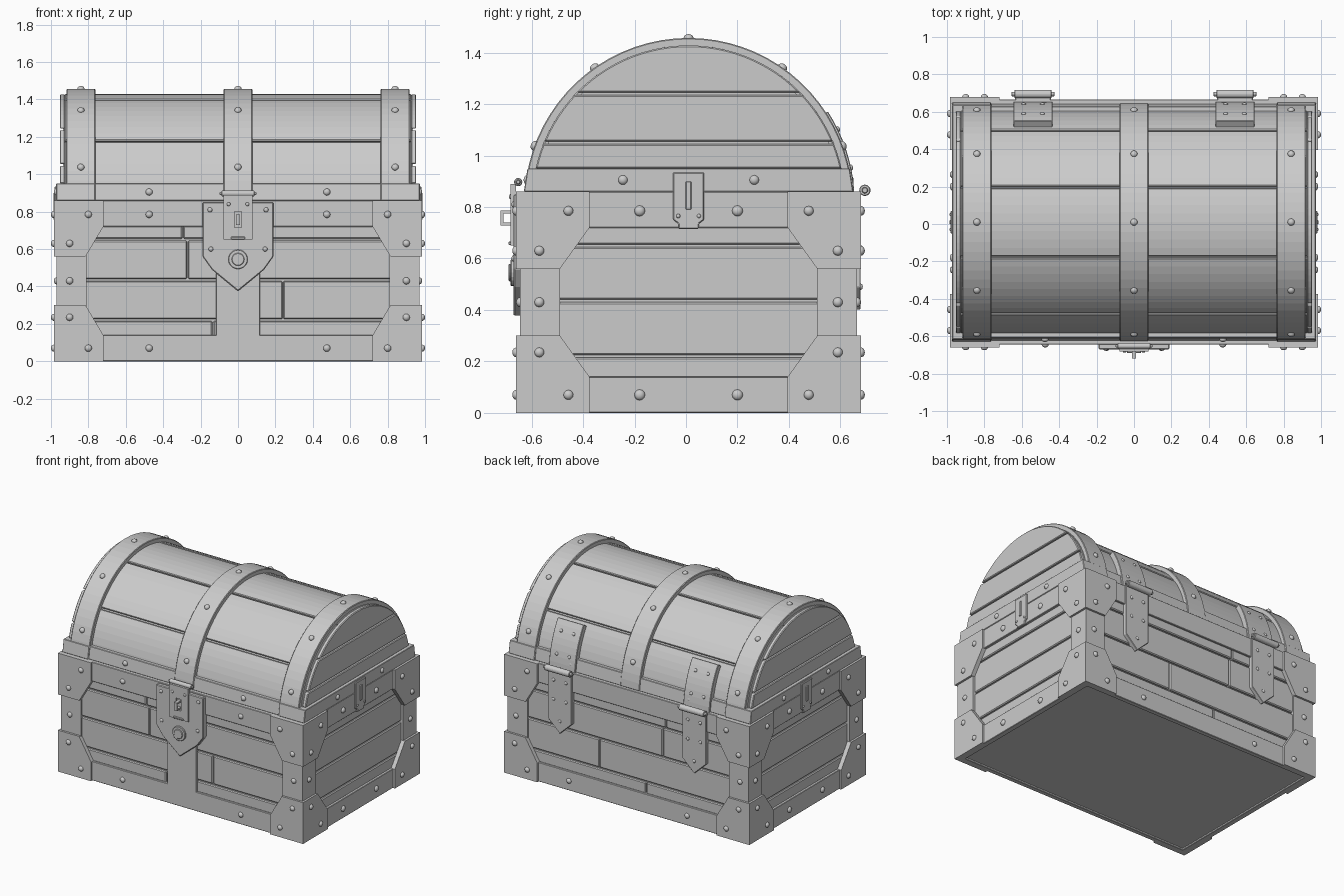
import bpy, bmesh
from math import sin, cos, acos, radians
from mathutils import Matrix, Vector

cube = bpy.data.objects.get("Cube")
if cube:
    bpy.data.objects.remove(cube, do_unlink=True)

CY = 0.01            # depth offset of the whole chest
ARC_Z = 0.82         # height of the lid's axis
SIGNS = (-1, 1)

grey = bpy.data.materials.new("plain_grey")
grey.use_nodes = True
grey.diffuse_color = (0.6, 0.6, 0.6, 1)
grey.node_tree.nodes["Principled BSDF"].inputs["Base Color"].default_value = (0.6, 0.6, 0.6, 1)


def finish(name, bm, bevel=0, smooth=False):
    bmesh.ops.recalc_face_normals(bm, faces=bm.faces)
    for f in bm.faces:
        f.smooth = smooth
    mesh = bpy.data.meshes.new(name)
    bm.to_mesh(mesh)
    bm.free()
    mesh.materials.append(grey)
    ob = bpy.data.objects.new(name, mesh)
    ob.location.y = CY
    bpy.context.collection.objects.link(ob)
    if bevel:
        mod = ob.modifiers.new("edge", 'BEVEL')
        mod.width = bevel
        mod.segments = 1
        mod.limit_method = 'ANGLE'
    return ob


def prism(name, pts, axis, lo, hi, bevel=0):
    """Extrude a 2D outline along an axis from lo to hi."""
    bm = bmesh.new()
    place = {'x': lambda p, d: (d, p[0], p[1]),
             'y': lambda p, d: (p[0], d, p[1])}[axis]
    rings = [[bm.verts.new(place(p, d)) for p in pts] for d in (lo, hi)]
    for ring in rings:
        bm.faces.new(ring)
    n = len(pts)
    for i in range(n):
        j = (i + 1) % n
        bm.faces.new((rings[0][i], rings[0][j], rings[1][j], rings[1][i]))
    return finish(name, bm, bevel)


def box(name, x, y, z, bevel=0):
    return prism(name, [(x[0], z[0]), (x[1], z[0]), (x[1], z[1]), (x[0], z[1])],
                 'y', y[0], y[1], bevel)


def arc(r, a0, a1, n):
    """Points on the lid's arc, angles in degrees from straight up."""
    angles = [radians(a0 + (a1 - a0) * i / n) for i in range(n + 1)]
    return [(r * sin(a), ARC_Z + r * cos(a)) for a in angles]


def arc_band(name, x, r0, r1, a0, a1, n, bevel=0):
    pts = arc(r1, a0, a1, n) + arc(r0, a1, a0, n)
    return prism(name, pts, 'x', x[0], x[1], bevel)


def rod(name, x0, x1, y, z, r, axis='X'):
    bm = bmesh.new()
    turn = Matrix.Rotation(radians(90), 4, 'Y' if axis == 'X' else 'X')
    centre = (((x0 + x1) / 2, y, z) if axis == 'X' else (0, (x0 + x1) / 2, z))
    bmesh.ops.create_cone(bm, cap_ends=True, segments=20, radius1=r, radius2=r,
                          depth=x1 - x0, matrix=Matrix.Translation(centre) @ turn)
    return finish(name, bm, 0.003)


rivets = bmesh.new()


def rivet(pos, normal, r=0.019, h=0.015):
    m = (Matrix.Translation(pos) @ Vector(normal).to_track_quat('Z', 'Y').to_matrix().to_4x4()
         @ Matrix.Diagonal((r, r, h, 1)))
    bmesh.ops.create_uvsphere(rivets, u_segments=12, v_segments=8, radius=1, matrix=m)


# Body core
box("body_core", (-.938, .938), (-.626, .626), (.012, .86))

# Body planks, long sides with staggered joints, ends in full rows
ROWS = ((.13, .22, -.135), (.22, .435, .24), (.435, .65, -.27), (.65, .73, -.295))
G = 0.005
for s in SIGNS:
    y = sorted((s * .62, s * .642))
    x = sorted((s * .93, s * .953))
    for z0, z1, joint in ROWS:
        for a, b in ((-.93, joint), (joint, .93)):
            box("long_side_plank", (a + G / 2, b - G / 2), y, (z0 + G, z1 - G), .006)
        box("end_plank", x, (-.63, .63), (z0 + G, z1 - G), .006)

# Metal frame: horizontal bands, upright strips
for z in ((0, .14), (.72, .86)):
    for s in SIGNS:
        box("long_band", (-.97, .97), sorted((s * .62, s * .655)), z, .003)
        box("end_band", sorted((s * .93, s * .97)), (-.655, .655), z, .003)
for sx in SIGNS:
    for sy in SIGNS:
        box("upright_front_face", sorted((sx * .81, sx * .97)), sorted((sy * .62, sy * .655)), (.1, .8))
        box("upright_end_face", sorted((sx * .93, sx * .97)), sorted((sy * .50, sy * .655)), (.1, .8))
box("front_centre_strip", (-.118, .118), (-.655, -.62), (.13, .6), .003)


# Corner brackets: chamfered plates wrapping each corner
def bracket(inner, waist, outer, s, low):
    pts = [(outer, 0), (inner, 0), (inner, .14), (waist, .30), (outer, .30)]
    return [(s * u, v if low else .86 - v) for u, v in pts]


for sx in SIGNS:
    for sy in SIGNS:
        for low in (True, False):
            prism("corner_bracket_long", bracket(.72, .815, .985, sx, low), 'y',
                  *sorted((sy * .64, sy * .67)))
            prism("corner_bracket_end", bracket(.385, .50, .67, sy, low), 'x',
                  *sorted((sx * .955, sx * .985)))

# Body rivets
for s in SIGNS:
    for t in SIGNS:
        for z in (.07, .785):
            rivet((s * .80, t * .67, z), (0, t, 0))
            rivet((s * .475, t * .655, z), (0, t, 0))
            rivet((s * .985, t * .467, z), (s, 0, 0))
            rivet((s * .97, t * .19, z), (s, 0, 0), .021)
        for z, lift in ((.235, .015), (.43, 0), (.63, .015)):
            rivet((s * .90, t * (.655 + lift), z), (0, t, 0))
            rivet((s * (.97 + lift), t * .58, z), (s, 0, 0))
        rivet((s * .475, t * .626, .905), (0, t, 0))
        rivet((s * .97, t * .255, .905), (s, 0, 0))

# Lid rim
def rim_outline(grow):
    return [(-.632 - grow, .86), (.632 + grow, .86), (.618 + grow, .95), (-.618 - grow, .95)]


prism("lid_rim", rim_outline(0), 'x', -.97, .97, .003)
for s in SIGNS:
    prism("lid_rim_corner", rim_outline(.008), 'x', *sorted((s * .765, s * .972)), .003)

# Lid barrel: core, five curved planks, end boards
prism("lid_core", arc(.592, -86, 86, 40), 'x', -.935, .935)
for i in range(5):
    a = -90 + 36 * i
    arc_band("lid_plank", (-.928, .928), .58, .608, a + .5, a + 35.5, 8, .005)
for s in SIGNS:
    for z0, z1 in ((.95, 1.045), (1.055, 1.235), (1.245, 1.427)):
        a0, a1 = (acos(min((z - ARC_Z) / .608, 1)) * 57.29578 for z in (z0, z1))
        n = 12 if z1 > 1.3 else 6
        prism("lid_end_board", arc(.608, a0, a1, n) + arc(.608, -a1, -a0, n), 'x',
              *sorted((s * .925, s * .953)), .005)

# Lid straps
for x in (-.84, 0, .84):
    arc_band("lid_strap", (x - .077, x + .077), .59, .637, -86.4, 86.4, 36, .004)
    for a in (-70, -35, 0, 35, 70):
        t = radians(a)
        rivet((x, .637 * sin(t), ARC_Z + .637 * cos(t)), (0, sin(t), cos(t)))

# Back hinges
for x in (-.54, .54):
    arc_band("hinge_upper_leaf", (x - .105, x + .105), .605, .645, 57, 87, 8, .003)
    prism("hinge_lower_leaf",
          [(x - .095, .86), (x - .095, .49), (x, .40), (x + .095, .49), (x + .095, .86)],
          'y', .63, .669, .003)
    rod("hinge_barrel", x - .1, x + .1, .685, .865, .022)
    rod("hinge_pin", x - .115, x + .115, .685, .865, .012)
    for d in (-.05, .05):
        for a in (64, 78):
            t = radians(a)
            rivet((x + d, .645 * sin(t), ARC_Z + .645 * cos(t)), (0, sin(t), cos(t)), .012, .008)
        for z in (.78, .64):
            rivet((x + d, .669, z), (0, 1, 0), .012, .008)
    rivet((x, .669, .49), (0, 1, 0), .012, .008)

# Front lock: shield plate, raised ring, hasp, staple
prism("lock_shield", [(-.19, .85), (-.19, .56), (-.14, .49), (0, .375), (.14, .49), (.19, .56), (.19, .85)],
      'y', -.68, -.64, .005)
rod("lock_ring", -.692, -.66, 0, .545, .052, 'Y')
rod("lock_button", -.699, -.66, 0, .545, .034, 'Y')
for s in SIGNS:
    for x, z in ((.15, .81), (.145, .60)):
        rivet((s * x, -.68, z), (0, -1, 0), .013, .008)
    box("hasp_side", sorted((s * .02, s * .077)), (-.692, -.67), (.65, .89))
    rivet((s * .05, -.692, .84), (0, -1, 0), .01, .006)
for z in ((.65, .715), (.80, .89)):
    box("hasp_bridge", (-.02, .02), (-.692, -.67), z)
box("hasp_lip", (-.038, .038), (-.70, -.68), (.652, .666), .003)
rod("hasp_barrel", -.088, .088, -.662, .897, .016)
rod("hasp_pin", -.098, .098, -.662, .897, .009)
for z in (.728, .775):
    box("staple_arm", (-.012, .012), (-.73, -.66), (z, z + .011))
box("staple_front", (-.012, .012), (-.73, -.719), (.728, .786))

# Side clasp plates
CLASP = [(-.06, .935), (-.06, .75), (-.04, .735), (-.04, .715), (.04, .715),
         (.04, .735), (.06, .75), (.06, .935)]
for s in SIGNS:
    prism("side_clasp", CLASP, 'x', *sorted((s * .96, s * .981)), .004)
    box("side_clasp_bar", sorted((s * .97, s * .987)), (-.011, .011), (.79, .90), .003)
    for y in (-.04, .04):
        rivet((s * .981, y, .765), (s, 0, 0), .008, .006)

finish("rivets", rivets, 0, True)
